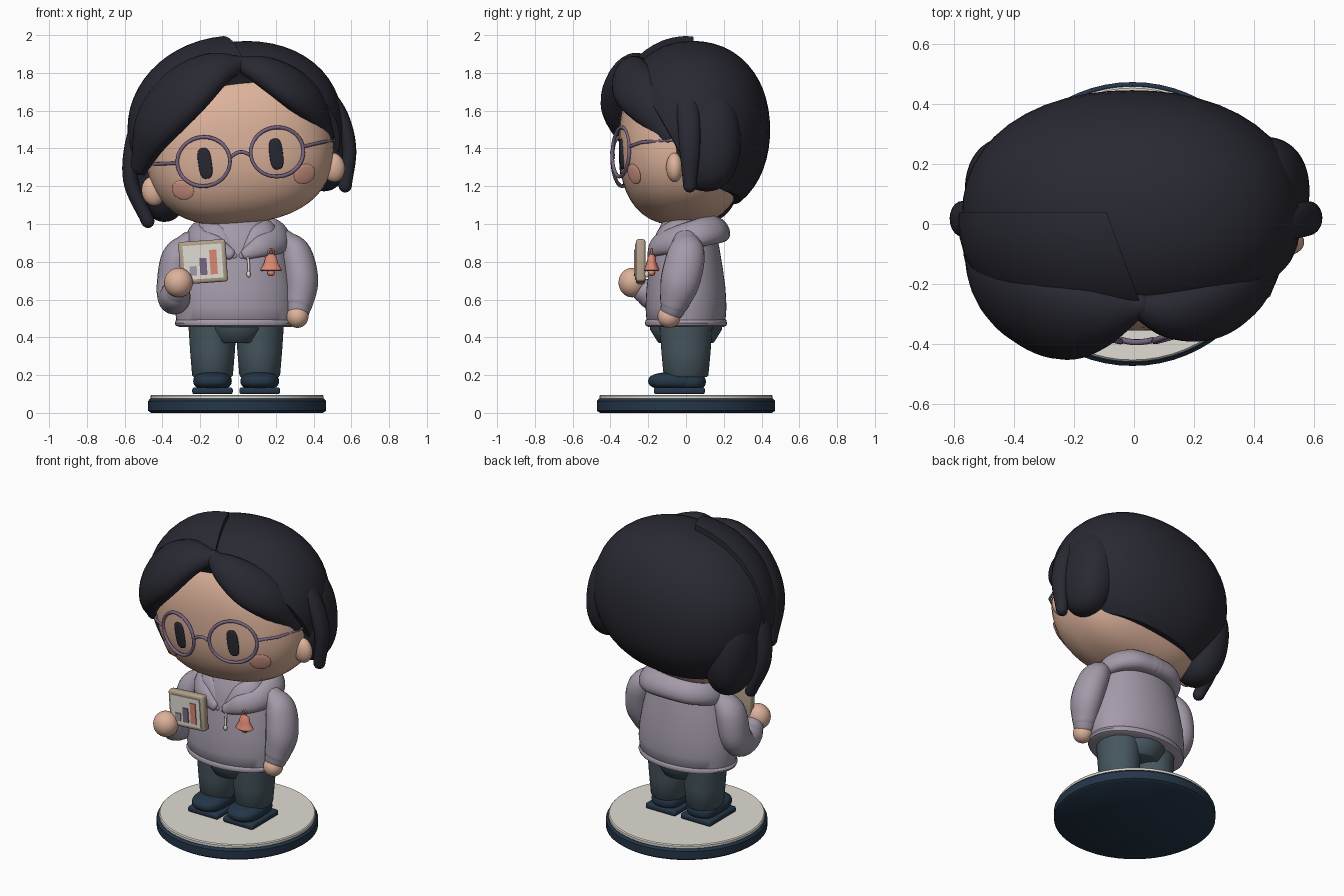
import bpy, bmesh, math
from mathutils import Matrix, Vector

cube = bpy.data.objects.get("Cube")
if cube:
    bpy.data.objects.remove(cube)


def material(name, *rgb):
    m = bpy.data.materials.new(name)
    m.use_nodes = True
    m.diffuse_color = (*rgb, 1)
    node = next(n for n in m.node_tree.nodes if n.type == 'BSDF_PRINCIPLED')
    node.inputs["Base Color"].default_value = (*rgb, 1)
    return m


HAIR = material("charcoal", .022, .022, .033)
SKIN = material("skin", .72, .445, .325)
BLUSH = material("blush", .74, .35, .27)
CLOTH = material("lilac grey", .37, .325, .40)
TROUSER = material("slate", .062, .095, .115)
NAVY = material("navy", .018, .037, .065)
CREAM = material("cream", .74, .72, .65)
CORAL = material("coral", .70, .24, .17)
TAN = material("tan", .45, .35, .26)
MAUVE = material("mauve", .19, .135, .225)

# Head tilt about a pivot, shared by every part of the head
PIVOT = Vector((0, 0, 1.45))
TILT = (Matrix.Translation(PIVOT) @ Matrix.Rotation(math.radians(-7.5), 4, 'Y')
        @ Matrix.Translation(-PIVOT))
NONE = Matrix.Identity(4)


def finish(bm, name, mat, mtx=NONE, angle=40):
    bm.transform(mtx)
    bmesh.ops.recalc_face_normals(bm, faces=bm.faces)
    me = bpy.data.meshes.new(name)
    bm.to_mesh(me)
    bm.free()
    me.materials.append(mat)
    me.polygons.foreach_set("use_smooth", [True] * len(me.polygons))
    me.set_sharp_from_angle(angle=math.radians(angle))
    ob = bpy.data.objects.new(name, me)
    bpy.context.collection.objects.link(ob)


def blob(name, mat, centre, radii, n=2.0, mtx=NONE, cuts=(), turn=NONE):
    """Superellipsoid, optionally cut by (point, kept direction) planes."""
    bm = bmesh.new()
    bmesh.ops.create_uvsphere(bm, u_segments=48, v_segments=28, radius=1)
    for v in bm.verts:
        v.co /= sum(abs(c) ** n for c in v.co) ** (1 / n)
    bm.transform(Matrix.Translation(centre) @ turn @ Matrix.Diagonal((*radii, 1)))
    for point, keep in cuts:
        geom = bm.verts[:] + bm.edges[:] + bm.faces[:]
        cut = bmesh.ops.bisect_plane(bm, geom=geom, plane_co=point, plane_no=keep,
                                     clear_inner=True)["geom_cut"]
        rim = [e for e in cut if isinstance(e, bmesh.types.BMEdge)]
        bmesh.ops.contextual_create(bm, geom=rim)
    finish(bm, name, mat, mtx)


def skin_rings(bm, rings):
    for a, b in zip(rings, rings[1:]):
        for i in range(len(a)):
            bm.faces.new((a[i - 1], a[i], b[i], b[i - 1]))
    bm.faces.new(rings[0])
    bm.faces.new(rings[-1])


def circle(steps):
    return [math.tau * i / steps for i in range(steps)]


def lathe(name, mat, profile, centre=(0, 0, 0), yscale=1.0, steps=48):
    """Closed solid turned from (radius, z) pairs."""
    bm = bmesh.new()
    cx, cy, cz = centre
    skin_rings(bm, [[bm.verts.new((cx + r * math.cos(a), cy + r * yscale * math.sin(a), cz + z))
                     for a in circle(steps)] for r, z in profile])
    finish(bm, name, mat)


def catmull(keys, steps=7):
    keys = [Vector(k) for k in keys]
    pad = [keys[0] * 2 - keys[1]] + keys + [keys[-1] * 2 - keys[-2]]
    out = []
    for a, b, c, d in zip(pad, pad[1:], pad[2:], pad[3:]):
        for t in (i / steps for i in range(steps)):
            out.append(.5 * (2 * b + (c - a) * t + (2 * a - 5 * b + 4 * c - d) * t * t
                             + (3 * b - a - 3 * c + d) * t ** 3))
    return out + [keys[-1]]


def sweep(name, mat, keys, middle=PIVOT, mtx=NONE, sides=20):
    """Rounded lock along (x, y, z, width, thickness) keys, lying flat around a middle."""
    path = catmull(keys)
    pos = [Vector(k[:3]) for k in path]
    rows = []
    last = len(path) - 1
    for i, k in enumerate(path):
        t = (pos[min(i + 1, last)] - pos[max(i - 1, 0)]).normalized()
        side = t.cross(pos[i] - Vector(middle)).normalized()
        rows.append((pos[i], side, side.cross(t), k[3], k[4], t))

    def dome(row, sign):
        p, s, n, w, h, t = row
        return [(p + t * sign * min(w, h) * math.sin(a), s, n, w * math.cos(a), h * math.cos(a), t)
                for a in (.4, .8, 1.15, 1.45)]
    rows = dome(rows[0], -1)[::-1] + rows + dome(rows[-1], 1)
    bm = bmesh.new()
    skin_rings(bm, [[bm.verts.new(p + s * w * math.cos(a) + n * h * math.sin(a))
                     for a in circle(sides)] for p, s, n, w, h, t in rows])
    finish(bm, name, mat, mtx, 60)


def wire(name, mat, pts, r, mtx=NONE, cyclic=False):
    cu = bpy.data.curves.new(name, 'CURVE')
    cu.dimensions = '3D'
    cu.bevel_depth, cu.bevel_resolution, cu.use_fill_caps = r, 2, True
    cu.materials.append(mat)
    sp = cu.splines.new('POLY')
    sp.points.add(len(pts) - 1)
    for p, co in zip(sp.points, pts):
        p.co = (*(mtx @ Vector(co)), 1)
    sp.use_cyclic_u = cyclic
    bpy.context.collection.objects.link(bpy.data.objects.new(name, cu))


def box(name, mat, centre, size, bevel, mtx=NONE):
    bm = bmesh.new()
    bmesh.ops.create_cube(bm, size=1)
    bm.transform(Matrix.Translation(centre) @ Matrix.Diagonal((*size, 1)))
    if bevel:
        bmesh.ops.bevel(bm, geom=bm.edges[:], offset=bevel, segments=3, profile=.5, affect='EDGES')
    finish(bm, name, mat, mtx)


# Stand
lathe("stand", NAVY, [(.455, 0), (.472, .012), (.472, .062), (.46, .075)], (-.005, 0, 0), steps=64)
lathe("stand_top", CREAM, [(.458, .07), (.458, .09), (.452, .096)], (-.005, 0, 0), steps=64)

# Legs and shoes
for s, side in ((1, "left"), (-1, "right")):
    x = s * .125 - .01
    lathe(side + "_leg", TROUSER, [(.1, .19), (.108, .2), (.118, .32), (.13, .5)], (x, 0, 0), 1.1)
    box(side + "_sole", NAVY, (x, -.035, .117), (.215, .27, .036), .012)
    blob(side + "_shoe", NAVY, (x, -.06, .168), (.102, .14, .048), 2.5)
    blob(side + "_heel", NAVY, (x, .01, .165), (.095, .095, .05), 2.5)
lathe("trouser_seat", TROUSER, [(.122, .37), (.13, .375), (.165, .44), (.17, .5)], (-.005, 0, 0), 1.15)

# Hoodie body with hem and hood
BODY = (-.015, 0, 0)
lathe("hoodie_body", CLOTH, [(.28, .465), (.312, .49), (.32, .56), (.312, .66), (.29, .77),
                             (.262, .88), (.235, .95), (.17, 1.03)], BODY, .67)
lathe("hoodie_hem", CLOTH, [(.295, .455), (.314, .462), (.32, .475), (.314, .49), (.3, .5)], BODY, .68)
for s, side in ((1, "left"), (-1, "right")):
    sweep(side + "_hood", CLOTH, [(s * .04, -.185, .84, .03, .02), (s * .13, -.155, .885, .06, .035),
                                  (s * .205, -.06, .915, .075, .05), (s * .21, .06, .95, .08, .055),
                                  (s * .13, .14, .97, .085, .06), (0, .16, .975, .085, .06)],
          (0, 0, .8))
    sweep(side + "_collar", CLOTH, [(s * .02, -.17, .83, .02, .02), (s * .11, -.13, .93, .06, .03),
                                    (s * .16, -.06, .98, .05, .03), (s * .13, .06, 1, .04, .03)], (0, 0, .8))

# Arms and hands
sweep("left_arm", CLOTH, [(.245, 0, .91, .07, .06), (.305, 0, .84, .1, .085), (.335, -.03, .7, .105, .09),
                          (.325, -.06, .59, .08, .075), (.32, -.07, .555, .066, .066)], (0, 0, .7))
sweep("right_arm", CLOTH, [(-.26, 0, .9, .07, .06), (-.32, 0, .82, .1, .085), (-.345, -.01, .68, .1, .085),
                           (-.34, -.08, .61, .088, .085), (-.33, -.17, .62, .08, .08),
                           (-.32, -.22, .645, .066, .066)], (0, 0, .7))
blob("left_hand", SKIN, (.315, -.09, .51), (.058, .06, .06))
blob("right_hand", SKIN, (-.315, -.285, .69), (.076, .072, .078))

# Tablet with bar chart
PAD = Matrix.Translation((-.185, -.24, .8)) @ Matrix.Rotation(math.radians(-4), 4, 'Y')
box("tablet", TAN, (0, 0, 0), (.25, .05, .225), .014, PAD)
box("tablet_screen", CREAM, (0, -.026, 0), (.205, .008, .18), 0, PAD)
for x, h, mat in ((-.055, .05, CLOTH), (0, .09, MAUVE), (.055, .13, CORAL)):
    box("chart_bar", mat, (x, -.031, h / 2 - .07), (.038, .008, h), 0, PAD)

# Bell charm and drawstring
lathe("bell", CORAL, [(.05, 0), (.058, .006), (.05, .02), (.036, .045), (.03, .075), (.012, .092)],
      (.175, -.182, .75), .7, 24)
blob("bell_clapper", CORAL, (.175, -.182, .742), (.02, .018, .018))
wire("bell_loop", CORAL, [(.175 + .013 * math.cos(a), -.182, .85 + .016 * math.sin(a))
                          for a in circle(16)], .005, cyclic=True)
wire("drawstring", CREAM, [(.05, -.19, .84), (.056, -.205, .79), (.056, -.208, .74)], .007)
blob("drawstring_tip", CREAM, (.056, -.208, .735), (.011, .011, .018))

# Head
HEAD, SIZE, POWER = Vector((0, -.02, 1.42)), Vector((.5, .335, .42)), 2.5
blob("head", SKIN, HEAD, SIZE, POWER, TILT)


def on_face(x, z):
    """Point on the face and a turn that points -y outwards there."""
    u, w, k = abs(x) / SIZE.x, abs(z - HEAD.z) / SIZE.z, POWER - 1
    v = (1 - u ** POWER - w ** POWER) ** (1 / POWER)
    n = Vector((math.copysign(u ** k, x) / SIZE.x, -v ** k / SIZE.y, math.copysign(w ** k, z - HEAD.z) / SIZE.z))
    turn = (Matrix.Rotation(math.atan2(n.x, -n.y), 4, 'Z')
            @ Matrix.Rotation(-math.atan2(n.z, math.hypot(n.x, n.y)), 4, 'X'))
    return Vector((x, HEAD.y - SIZE.y * v, z)), turn


# Face, glasses, ears and side hair
for s, side, drop in ((1, "left", 0), (-1, "right", .05)):
    p, turn = on_face(s * .19, 1.345)
    blob(side + "_eye", HAIR, p, (.036, .01, .082), 3, TILT, turn=turn)
    p, turn = on_face(s * .325, 1.22)
    blob(side + "_cheek", BLUSH, p, (.064, .009, .055), 2, TILT, turn=turn)
    blob(side + "_ear", SKIN, (s * .48, -.06, 1.235), (.062, .045, .078), 2, TILT)
    lens = TILT @ Matrix.Translation((s * .196, -.345, 1.355)) @ Matrix.Rotation(s * math.radians(18), 4, 'Z')
    wire(side + "_lens_rim", MAUVE, [(.147 * math.cos(a), 0, .13 * math.sin(a)) for a in circle(40)],
         .01, lens, True)
    wire(side + "_glasses_arm", MAUVE, [(s * .335, -.3, 1.365), (s * .44, -.235, 1.375),
                                        (s * .51, -.05, 1.38)], .009, TILT)
    blob(side + "_side_hair", HAIR, (s * .43, .11, 1.395 - drop), (.145, .18, .28), 2.2, TILT)
    sweep(side + "_lock", HAIR, [(s * .44, -.02, 1.72, .05, .03), (s * .545, .01, 1.53, .06, .04),
                                 (s * (.575 + drop / 3), .02, 1.33 - drop / 2, .055, .04),
                                 (s * .53, .02, 1.13 - drop, .035, .035)], mtx=TILT)
wire("glasses_bridge", MAUVE, [(.054 * t, -.385 - .008 * (1 - t * t), 1.355 + .025 * (1 - t * t))
                               for t in (i / 5 for i in range(-5, 6))], .01, TILT)

# Hair cap and swept fringe
blob("hair_cap", HAIR, (0, .035, 1.5), (.565, .41, .465), 2.15, TILT,
     [((0, 0, 1.16), (0, .12, 1)), ((0, -.3, 1.79), (0, .63, .35))])
blob("right_hair_panel", HAIR, (-.02, .01, 1.505), (.565, .42, .492), 2, NONE,
     [((0, .04, 0), (0, -1, 0)), ((-.04, -.1, 0), (-.94, -.35, 0)), ((-.26, 0, 1.6), (-.72, 0, .69))])
sweep("right_fringe", HAIR, [(.02, -.27, 1.85, .04, .04), (-.13, -.3, 1.81, .13, .08),
                             (-.29, -.295, 1.69, .185, .1), (-.44, -.22, 1.52, .165, .09),
                             (-.52, -.11, 1.31, .065, .045)])
sweep("left_fringe", HAIR, [(0, -.27, 1.85, .035, .035), (.13, -.295, 1.81, .095, .07),
                            (.27, -.27, 1.73, .13, .08), (.38, -.19, 1.63, .12, .08),
                            (.465, -.09, 1.46, .05, .045)])
